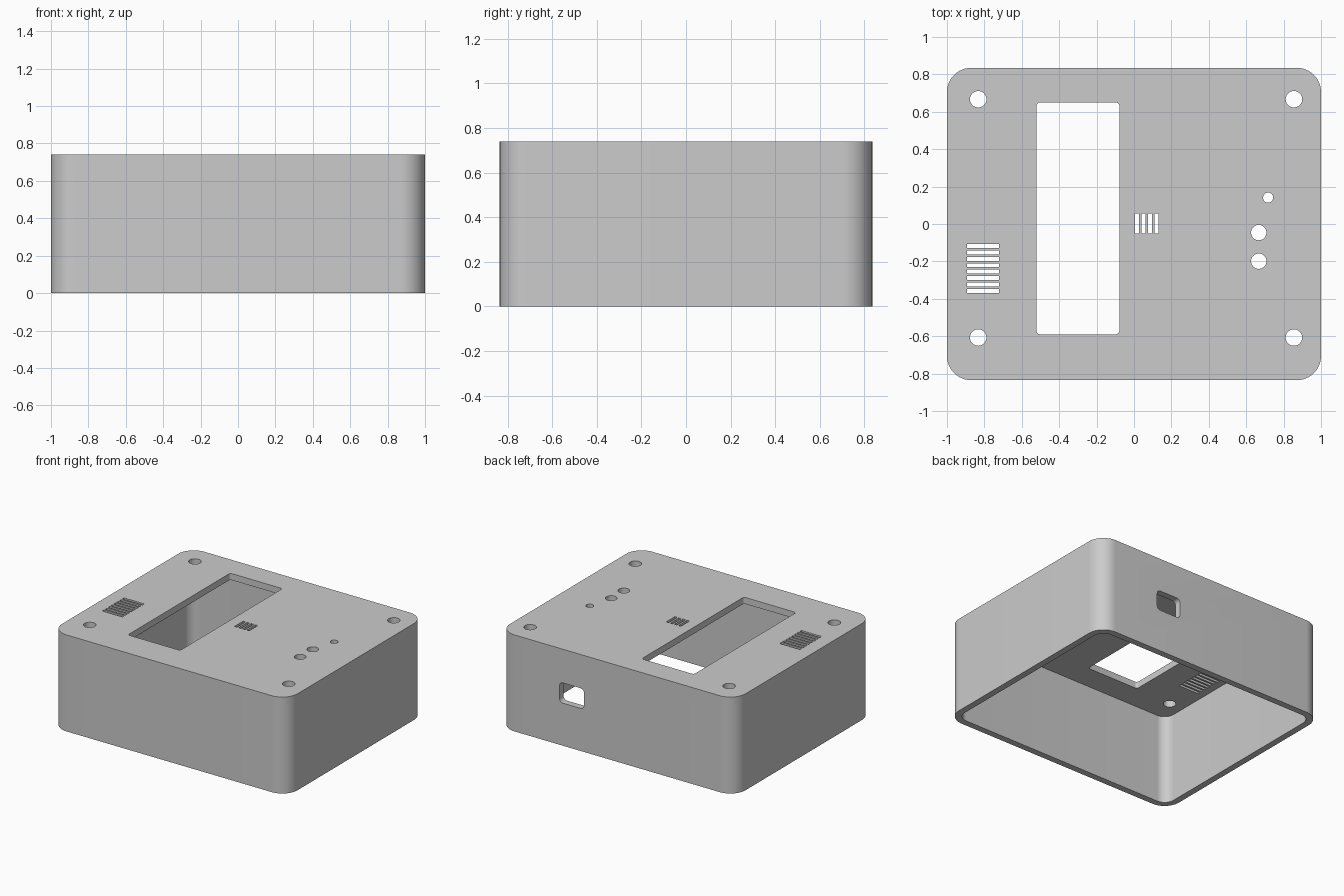
import bpy
import bmesh
from math import cos, sin, pi, radians
from mathutils import Matrix

cube = bpy.data.objects.get("Cube")
if cube:
    bpy.data.objects.remove(cube, do_unlink=True)

LENGTH, DEPTH, HEIGHT = 2.0, 1.67, 0.74
WALL, CORNER = 0.05, 0.13

grey = bpy.data.materials.new("light grey plastic")
grey.use_nodes = True
GREY = (0.6, 0.6, 0.6, 1)
grey.diffuse_color = GREY
grey.node_tree.nodes["Principled BSDF"].inputs["Base Color"].default_value = GREY


def add_prism(bm, cx, cy, sx, sy, z0, z1, radius=0.0, steps=12, matrix=Matrix()):
    """Upright prism with a rounded rectangle section."""
    points = []
    for quarter, (qx, qy) in enumerate([(1, 1), (-1, 1), (-1, -1), (1, -1)]):
        px, py = cx + qx * (sx / 2 - radius), cy + qy * (sy / 2 - radius)
        if radius == 0:
            points.append((px, py))
            continue
        # a full circle shares the end points of neighbouring quarters
        last = steps if radius * 2 >= min(sx, sy) - 1e-6 else steps + 1
        for i in range(last):
            a = (quarter + i / steps) * pi / 2
            points.append((px + radius * cos(a), py + radius * sin(a)))
    low = [bm.verts.new(matrix @ Matrix.Translation((x, y, z0)).translation) for x, y in points]
    high = [bm.verts.new(matrix @ Matrix.Translation((x, y, z1)).translation) for x, y in points]
    bm.faces.new(low[::-1])
    bm.faces.new(high)
    n = len(points)
    for i in range(n):
        j = (i + 1) % n
        bm.faces.new((low[i], low[j], high[j], high[i]))


def finish(name, bm):
    bmesh.ops.recalc_face_normals(bm, faces=bm.faces)
    mesh = bpy.data.meshes.new(name)
    bm.to_mesh(mesh)
    bm.free()
    mesh.materials.append(grey)
    obj = bpy.data.objects.new(name, mesh)
    bpy.context.collection.objects.link(obj)
    return obj


# Outer case
bm = bmesh.new()
add_prism(bm, 0, 0, LENGTH, DEPTH, 0, HEIGHT, CORNER, 16)
case = finish("enclosure_shell", bm)

# Hollow, open at the bottom
bm = bmesh.new()
add_prism(bm, 0, 0, LENGTH - 2 * WALL, DEPTH - 2 * WALL, -0.1, HEIGHT - WALL,
          CORNER - WALL, 16)
cavity = finish("cavity_cutter", bm)

# Openings through the top plate
bm = bmesh.new()
Z0, Z1 = HEIGHT - 2 * WALL, HEIGHT + WALL


def top_cut(cx, cy, sx, sy, radius=0.0, steps=6):
    add_prism(bm, cx, cy, sx, sy, Z0, Z1, radius, steps)


top_cut(-0.30, 0.03, 0.444, 1.24, 0.02)                # display window
for x in (-0.833, 0.855):                              # screw holes
    for y in (-0.607, 0.667):
        top_cut(x, y, 0.088, 0.088, 0.044, 10)
for x, y, r in ((0.717, 0.141, 0.027), (0.667, -0.046, 0.041), (0.667, -0.199, 0.041)):
    top_cut(x, y, 2 * r, 2 * r, r, 10)                 # button and lamp holes
for i in range(8):                                     # side vent slots
    top_cut(-0.807, -0.117 - 0.0345 * i, 0.172, 0.021)
for i in range(4):                                     # middle vent slots
    top_cut(0.016 + 0.0345 * i, 0.002, 0.021, 0.106)
openings = finish("top_openings_cutter", bm)

# Cable port in the back wall
bm = bmesh.new()
turn = Matrix.Translation((0.385, DEPTH / 2 - WALL / 2, 0.404)) @ Matrix.Rotation(radians(90), 4, "X")
add_prism(bm, 0, 0, 0.208, 0.155, -WALL, WALL, 0.03, 6, turn)
port = finish("cable_port_cutter", bm)

# Cut the case, then drop the cutters
bpy.context.view_layer.objects.active = case
case.select_set(True)
for cutter in (cavity, openings, port):
    cutter.hide_render = True
    mod = case.modifiers.new(cutter.name, "BOOLEAN")
    mod.operation, mod.solver, mod.object = "DIFFERENCE", "EXACT", cutter
    bpy.ops.object.modifier_apply(modifier=mod.name)
    bpy.data.objects.remove(cutter, do_unlink=True)

bpy.ops.object.shade_smooth_by_angle(angle=radians(30))
